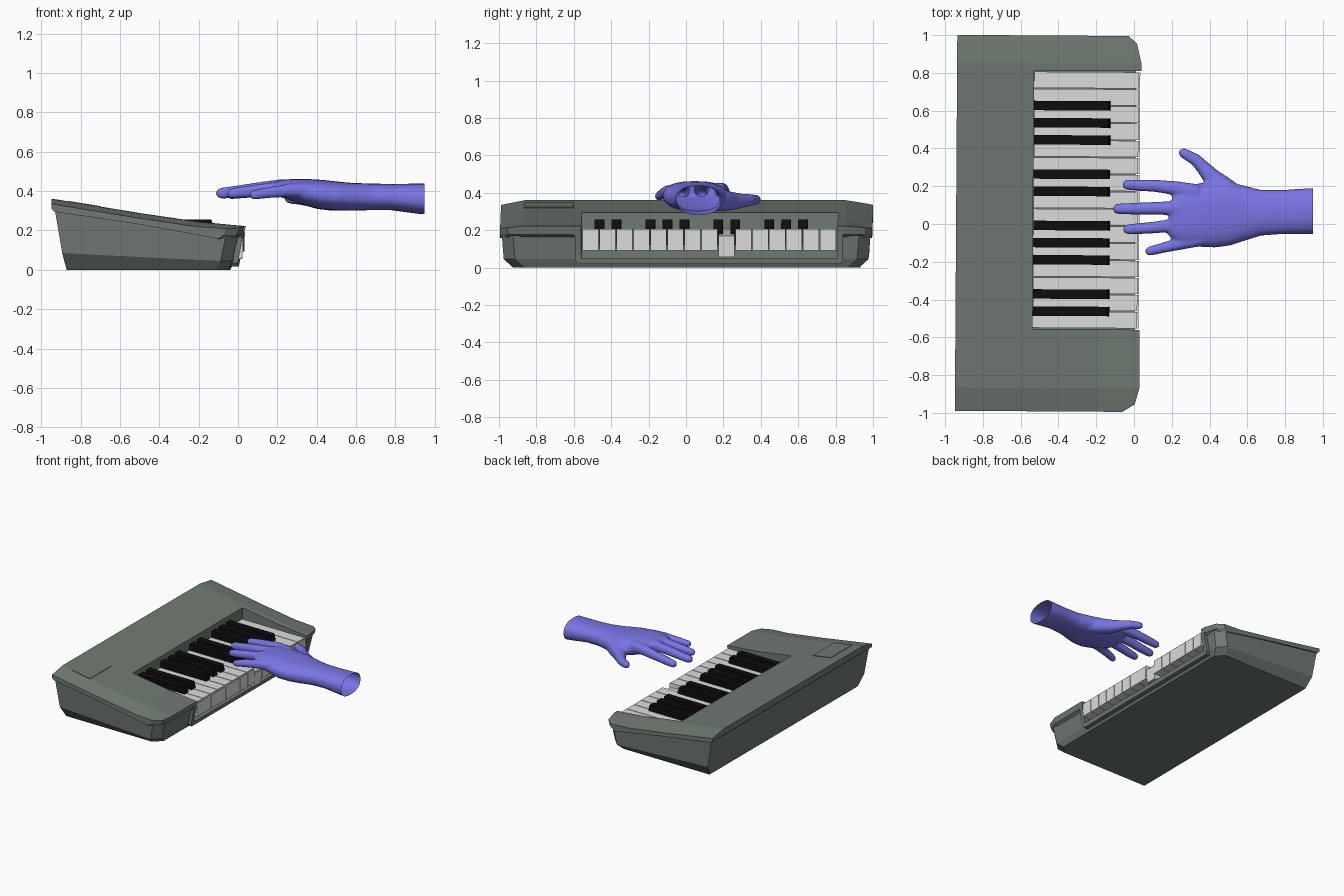
import bpy, bmesh, math
from mathutils import Vector, Matrix

if "Cube" in bpy.data.objects:
    bpy.data.objects.remove(bpy.data.objects["Cube"])

TILT = -0.0065   # the keyboard sits very slightly turned


def material(name, rgb):
    m = bpy.data.materials.new(name)
    m.diffuse_color = (*rgb, 1)
    m.use_nodes = True
    m.node_tree.nodes["Principled BSDF"].inputs["Base Color"].default_value = m.diffuse_color
    return m


GREY = material("grey_green_plastic", (0.165, 0.195, 0.172))
WHITE = material("key_white", (0.72, 0.72, 0.72))
BLACK = material("key_black", (0.004, 0.004, 0.004))
BLUE = material("violet_blue_skin", (0.19, 0.18, 0.78))


def finish(name, bm, mat, turned=True):
    bmesh.ops.recalc_face_normals(bm, faces=bm.faces)
    me = bpy.data.meshes.new(name)
    bm.to_mesh(me)
    bm.free()
    me.materials.append(mat)
    ob = bpy.data.objects.new(name, me)
    bpy.context.collection.objects.link(ob)
    if turned:
        ob.rotation_euler.z = TILT
    return ob


def loft(bm, rings):
    vs = [[bm.verts.new(p) for p in r] for r in rings]
    n = len(vs[0])
    for a, b in zip(vs, vs[1:]):
        for i in range(n):
            bm.faces.new((a[i], a[(i + 1) % n], b[(i + 1) % n], b[i]))
    bm.faces.new(vs[0])
    bm.faces.new(vs[-1])


def box(bm, x0, x1, y0, y1, z0, z1):
    loft(bm, [[(x0, y0, z), (x1, y0, z), (x1, y1, z), (x0, y1, z)] for z in (z0, z1)])


def apply_mod(ob, kind, **props):
    m = ob.modifiers.new(kind, kind)
    for k, v in props.items():
        setattr(m, k, v)
    bpy.context.view_layer.objects.active = ob
    bpy.ops.object.modifier_apply(modifier=m.name)


# --- top cover: side profile lofted across the width, corners drawn in
def cover_ring(y, dz, fx):
    prof = [(-0.942, 0.36 + dz), (-0.5, 0.288 + dz), (-0.2, 0.244 + dz),
            (fx, 0.222 + dz * 0.5), (fx - 0.01, 0.178), (fx - 0.04, 0.158),
            (-0.5, 0.232), (-0.925, 0.295), (-0.942, 0.31)]
    return [(x, y, z) for x, z in prof]


bm = bmesh.new()
loft(bm, [cover_ring(*s) for s in ((-0.995, -0.025, -0.055), (-0.955, -0.017, 0.01),
                                   (-0.87, 0, 0.034), (0.85, 0, 0.034),
                                   (0.955, -0.017, 0.01), (0.995, -0.025, -0.035))])
cover = finish("top_cover", bm, GREY)


# --- base: tapered tub under the cover
def base_ring(xb, xf, hy, zb, zf, c=0.06):
    return [(xb, -hy, zb), (xf - c, -hy, zf), (xf, c - hy, zf),
            (xf, hy - c, zf), (xf - c, hy, zf), (xb, hy, zb)]


bm = bmesh.new()
loft(bm, [base_ring(-0.865, -0.045, 0.925, 0, 0),
          base_ring(-0.887, -0.022, 0.975, 0.085, 0.045),
          base_ring(-0.925, 0.004, 0.985, 0.31, 0.172)])
base = finish("base_tub", bm, GREY)

# --- key well cut from cover and base
bm = bmesh.new()
box(bm, -0.535, 0.3, -0.56, 0.81, 0.05, 0.7)
cutter = finish("key_well_cutter", bm, GREY)
cutter.hide_render = True
bpy.context.view_layer.update()
for ob in (cover, base):
    apply_mod(ob, "BOOLEAN", object=cutter, operation="DIFFERENCE", solver="EXACT")
bpy.data.objects.remove(cutter)

# --- sloping U-shaped frame around the key fronts
outline = [(-0.61, 0.19), (-0.59, 0.16), (-0.59, 0.035), (-0.575, 0.018), (0.825, 0.018),
           (0.84, 0.035), (0.84, 0.19), (0.81, 0.19), (0.81, 0.05), (-0.56, 0.05), (-0.56, 0.19)]
bm = bmesh.new()
loft(bm, [[(0.19 * z - 0.004 - d, y, z) for y, z in outline] for d in (0, 0.045)])
finish("front_frame", bm, GREY)

# --- small hatch plate on the sloping top
bm = bmesh.new()
top = lambda x: 0.36 - (x + 0.942) * 0.072 / 0.442
loft(bm, [[(x, y, top(x) + h) for x, y in ((-0.855, -0.87), (-0.695, -0.87),
                                           (-0.695, -0.605), (-0.855, -0.605))]
          for h in (-0.004, 0.004)])
finish("hatch_plate", bm, GREY)

# --- white keys, one of them pressed down
KEY_Y, KEY_W, COUNT, PRESSED = -0.555, 0.0907, 15, 8
for i in range(COUNT):
    bm = bmesh.new()
    y = KEY_Y + i * KEY_W
    box(bm, -0.533, 0.028, y + 0.0025, y + KEY_W - 0.0025, 0.092, 0.206)
    edges = [e for e in bm.edges if all(v.co.z > 0.2 for v in e.verts)
             and all(v.co.x > 0 for v in e.verts)]
    bmesh.ops.bevel(bm, geom=edges, offset=0.008, segments=2, affect="EDGES")
    if i == PRESSED:
        bmesh.ops.rotate(bm, verts=bm.verts, cent=(-0.533, 0, 0.2),
                         matrix=Matrix.Rotation(0.065, 3, "Y"))
    finish(f"white_key_{i + 1}", bm, WHITE)

# --- black keys with sloped front ends
for i in (1, 2, 4, 5, 6, 8, 9, 11, 12, 13):
    y = KEY_Y + i * KEY_W
    bm = bmesh.new()
    loft(bm, [[(x, y + s * 0.025, z) for x, z in
               ((-0.533, 0.12), (-0.128, 0.12), (-0.128, 0.215), (-0.14, 0.257), (-0.533, 0.257))]
              for s in (-1, 1)])
    finish(f"black_key_{i}", bm, BLACK)


# --- hand: overlapping tubes fused into one smooth skin
def tube(bm, pts, n=20):
    """pts: (x, y, z, half width, half height) along the tube"""
    rings = []
    for i, (x, y, z, w, h) in enumerate(pts):
        a, b = pts[max(i - 1, 0)], pts[min(i + 1, len(pts) - 1)]
        d = (Vector(b[:3]) - Vector(a[:3])).normalized()
        side = d.cross(Vector((0, 0, 1))).normalized()
        up = side.cross(d)
        ring = []
        for k in range(n):
            t = 2 * math.pi * k / n
            c, s = (math.copysign(abs(f) ** 0.85, f) for f in (math.cos(t), math.sin(t)))
            ring.append(Vector((x, y, z)) + side * c * w + up * s * h)
        rings.append(ring)
    loft(bm, rings)


def finger(bm, pts):
    """pts: (x, y, z, radius); a rounded tip is added"""
    p, q = Vector(pts[-2][:3]), Vector(pts[-1][:3])
    d, r = (q - p).normalized(), pts[-1][3]
    tip = [(*(q + d * r * k), r * m) for k, m in ((0.5, 0.85), (0.85, 0.5), (1.0, 0.2))]
    tube(bm, [(*v, v[3]) for v in list(pts) + tip])


bm = bmesh.new()
# forearm, wrist and palm
tube(bm, [(1.0, 0.068, 0.360, 0.123, 0.080), (0.93, 0.068, 0.361, 0.122, 0.078),
          (0.78, 0.063, 0.370, 0.117, 0.067), (0.67, 0.060, 0.371, 0.122, 0.068),
          (0.58, 0.058, 0.371, 0.148, 0.071), (0.50, 0.055, 0.375, 0.170, 0.074),
          (0.42, 0.050, 0.383, 0.176, 0.075), (0.34, 0.047, 0.396, 0.168, 0.067),
          (0.27, 0.050, 0.408, 0.160, 0.055), (0.22, 0.060, 0.414, 0.138, 0.043),
          (0.19, 0.065, 0.415, 0.110, 0.030)])
fingers = [
    [(0.34, 0.170, 0.415, 0.040), (0.22, 0.190, 0.416, 0.037), (0.11, 0.202, 0.404, 0.032),
     (0.03, 0.205, 0.394, 0.030), (-0.035, 0.208, 0.386, 0.027)],       # index
    [(0.34, 0.080, 0.420, 0.040), (0.22, 0.084, 0.423, 0.038), (0.09, 0.083, 0.410, 0.033),
     (0.00, 0.081, 0.398, 0.031), (-0.085, 0.080, 0.389, 0.028)],       # middle
    [(0.34, 0.005, 0.415, 0.038), (0.22, -0.006, 0.416, 0.035), (0.10, -0.019, 0.404, 0.031),
     (0.02, -0.025, 0.394, 0.029), (-0.032, -0.029, 0.388, 0.026)],     # ring
    [(0.36, -0.078, 0.405, 0.038), (0.26, -0.100, 0.404, 0.034), (0.17, -0.122, 0.394, 0.028),
     (0.12, -0.134, 0.387, 0.026), (0.082, -0.144, 0.381, 0.024)],      # little
    [(0.56, 0.130, 0.362, 0.056), (0.48, 0.190, 0.358, 0.058), (0.41, 0.248, 0.356, 0.048),
     (0.365, 0.300, 0.358, 0.037), (0.325, 0.341, 0.361, 0.032),
     (0.262, 0.376, 0.363, 0.026)],                                     # thumb
]
for f in fingers:
    finger(bm, f)
hand = finish("hand", bm, BLUE, turned=False)
apply_mod(hand, "REMESH", mode="VOXEL", voxel_size=0.008)
apply_mod(hand, "SMOOTH", factor=0.5, iterations=8)

# open forearm end
bm = bmesh.new()
bm.from_mesh(hand.data)
bmesh.ops.bisect_plane(bm, geom=bm.verts[:] + bm.edges[:] + bm.faces[:],
                       plane_co=(0.948, 0, 0), plane_no=(1, 0, 0), clear_outer=True)
for f in bm.faces:
    f.smooth = True
    f.material_index = 0
bm.to_mesh(hand.data)
bm.free()
if not hand.data.materials:
    hand.data.materials.append(BLUE)
